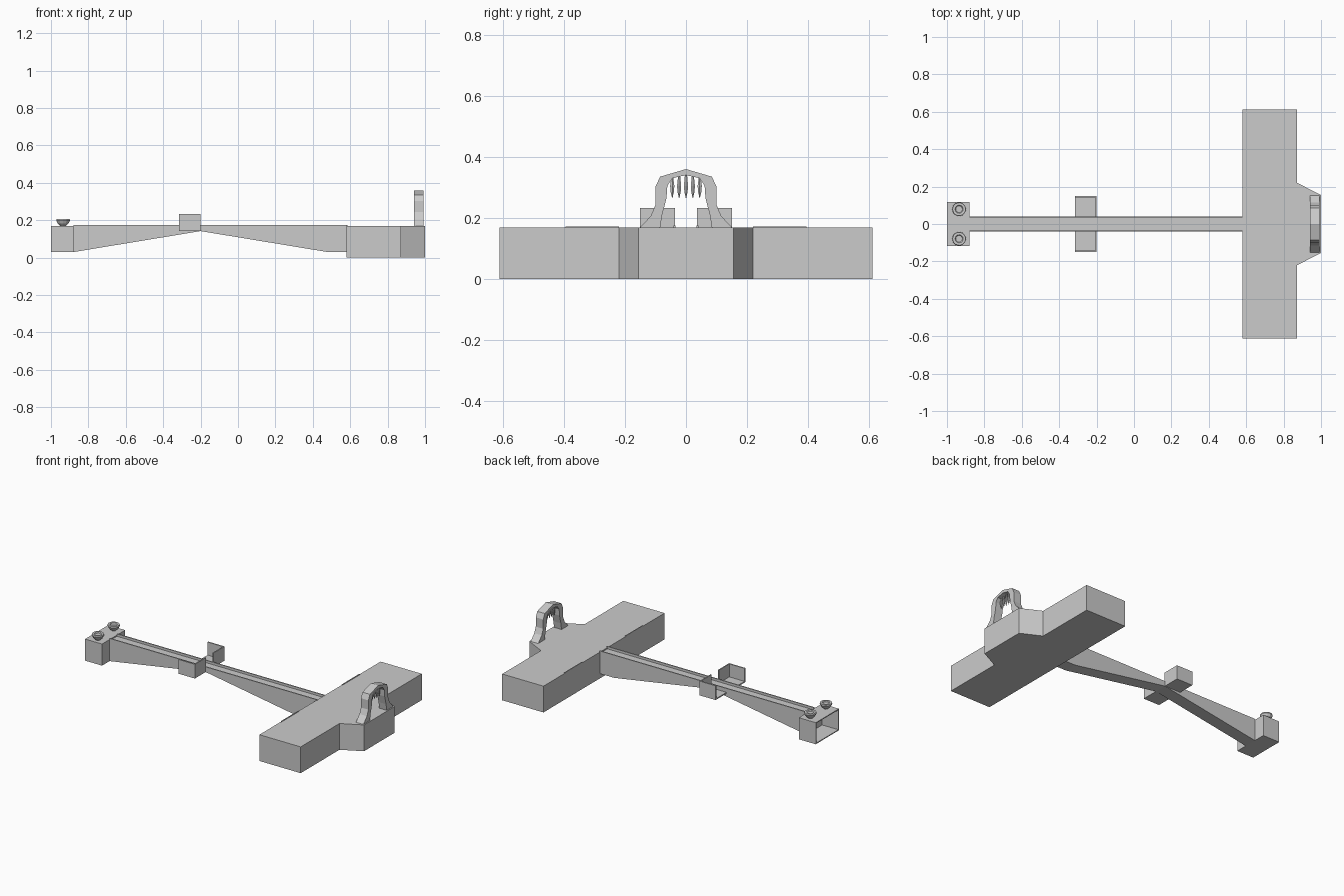
import bpy, bmesh, math

if "Cube" in bpy.data.objects:
    bpy.data.objects.remove(bpy.data.objects["Cube"])


def finish(name, bm):
    bmesh.ops.recalc_face_normals(bm, faces=bm.faces)
    me = bpy.data.meshes.new(name)
    bm.to_mesh(me)
    bm.free()
    ob = bpy.data.objects.new(name, me)
    bpy.context.collection.objects.link(ob)
    return ob


def prism(name, pts, lo, hi, axis):
    """Extrude a closed 2D profile along axis between lo and hi."""
    def place(a, b, t):
        return {'x': (t, a, b), 'y': (a, t, b), 'z': (a, b, t)}[axis]
    bm = bmesh.new()
    rings = [[bm.verts.new(place(a, b, t)) for a, b in pts] for t in (lo, hi)]
    bm.faces.new(rings[0])
    bm.faces.new(rings[1])
    n = len(pts)
    for i in range(n):
        j = (i + 1) % n
        bm.faces.new((rings[0][i], rings[0][j], rings[1][j], rings[1][i]))
    return finish(name, bm)


def box(name, x0, x1, y0, y1, z0, z1):
    return prism(name, [(x0, y0), (x1, y0), (x1, y1), (x0, y1)], z0, z1, 'z')


def lathe(name, profile, sides, x, y):
    """Spin an (r, z) profile around a vertical axis."""
    bm = bmesh.new()
    rings = []
    for r, z in profile:
        rings.append([bm.verts.new((x + r * math.cos(2 * math.pi * i / sides),
                                    y + r * math.sin(2 * math.pi * i / sides), z))
                      for i in range(sides)])
    for a, b in zip(rings, rings[1:]):
        for i in range(sides):
            j = (i + 1) % sides
            bm.faces.new((a[i], a[j], b[j], b[i]))
    bm.faces.new(rings[0])
    bm.faces.new(rings[-1])
    return finish(name, bm)


# wide base with tapered nose
half = [(0.58, 0.612), (0.872, 0.612), (0.872, 0.22), (1.0, 0.155)]
prism("base", half + [(x, -y) for x, y in reversed(half)], 0, 0.168, 'z')

# tapered beam with a shallow channel between side plates
under = [(-0.88, 0.03), (-0.2, 0.142), (0.48, 0.03), (0.585, 0.03)]
prism("beam_core", under + [(0.585, 0.16), (-0.88, 0.16)], -0.036, 0.036, 'y')
for s in (-1, 1):
    prism("beam_side", under + [(0.585, 0.175), (-0.88, 0.175)],
          *sorted((s * 0.034, s * 0.041)), 'y')

# hollow end block, open at its far end
T = 0.006
box("end_top", -1, -0.88, -0.117, 0.117, 0.168 - T, 0.168)
box("end_bottom", -1, -0.88, -0.117, 0.117, 0.03, 0.03 + T)
box("end_inner_wall", -0.88 - T, -0.88, -0.117, 0.117, 0.03, 0.168)

for s in (-1, 1):
    def side_box(name, x0, x1, ya, yb, z0, z1):
        return box(name, x0, x1, *sorted((s * ya, s * yb)), z0, z1)

    side_box("end_side", -1, -0.88, 0.117 - T, 0.117, 0.03, 0.168)
    # low ridge on the rear edge of the base
    side_box("base_ridge", 0.58, 0.585, 0.22, 0.395, 0.16, 0.172)
    # open side trays at the middle of the beam
    side_box("tray_floor", -0.315, -0.2, 0.036, 0.15, 0.142, 0.15)
    side_box("tray_outer_wall", -0.315, -0.2, 0.142, 0.15, 0.142, 0.233)
    side_box("tray_back_wall", -0.207, -0.2, 0.036, 0.15, 0.142, 0.233)
    # flat topped round knobs
    lathe("knob", [(0.012, 0.166), (0.02, 0.175), (0.03, 0.184), (0.037, 0.198),
                   (0.035, 0.206), (0.022, 0.206), (0.018, 0.2)], 12, -0.935, s * 0.079)

# arch on the nose
outer = [(0.152, 0.167), (0.115, 0.207), (0.1, 0.243), (0.1, 0.302), (0.085, 0.335), (0, 0.36)]
inner = [(0, 0.34), (0.045, 0.33), (0.061, 0.305), (0.064, 0.265), (0.078, 0.21), (0.085, 0.167)]
right = outer + inner
left = [(-y, z) for y, z in reversed(inner[1:])] + [(-y, z) for y, z in reversed(outer[:-1])]
arch = outer[:-1] + [outer[-1]] + [(-y, z) for y, z in reversed(outer[:-1])]
arch += [(-y, z) for y, z in reversed(inner[1:])] + inner
prism("arch", arch, 0.94, 0.993, 'x')

# pointed teeth hanging from the arch
for i in range(-2, 3):
    d = 0.006 * abs(i)
    lathe("tooth", [(0.004, 0.342 - d), (0.008, 0.305), (0.006, 0.285), (0.0008, 0.265)],
          6, 0.966, i * 0.0225)
